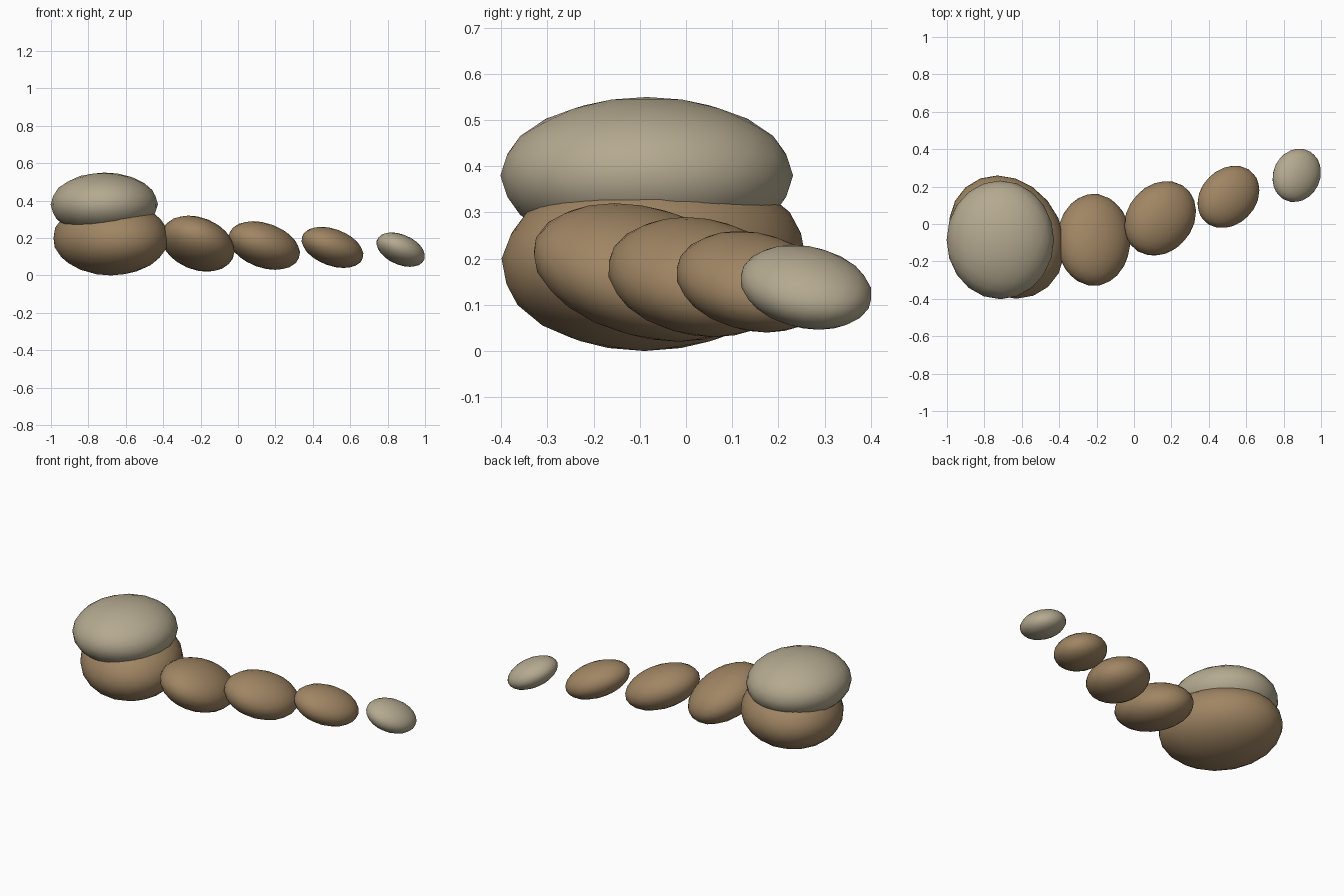
import bpy
import bmesh
from math import sqrt
from mathutils import Matrix

cube = bpy.data.objects.get("Cube")
if cube:
    bpy.data.objects.remove(cube, do_unlink=True)


def make_material(name, rgb):
    mat = bpy.data.materials.new(name)
    mat.use_nodes = True
    color = (*rgb, 1.0)
    mat.diffuse_color = color
    bsdf = mat.node_tree.nodes["Principled BSDF"]
    bsdf.inputs["Base Color"].default_value = color
    bsdf.inputs["Roughness"].default_value = 0.9
    return mat


brown = make_material("brown stone", (0.35, 0.235, 0.125))
grey = make_material("pale grey stone", (0.46, 0.40, 0.28))


def add_stone(name, mat, center, half, lean, skew):
    """Ellipsoid pebble with the given half extents.

    lean: x, y offset of the topmost point from the center.
    skew: x offset of the rearmost point from the center.
    """
    hx, hy, hz = half
    lx, ly = lean
    b = sqrt(hy * hy - ly * ly)
    e = (skew * hy - lx * ly) / b
    a = sqrt(hx * hx - lx * lx - e * e)
    shape = Matrix(((a, e, lx, 0), (0, b, ly, 0), (0, 0, hz, 0), (0, 0, 0, 1)))

    bm = bmesh.new()
    bmesh.ops.create_icosphere(bm, subdivisions=3, radius=1.0, matrix=shape)
    for face in bm.faces:
        face.smooth = True
    mesh = bpy.data.meshes.new(name)
    bm.to_mesh(mesh)
    bm.free()
    mesh.materials.append(mat)
    obj = bpy.data.objects.new(name, mesh)
    obj.location = center
    bpy.context.collection.objects.link(obj)


# Stacked pair at the right end
add_stone("base_stone", brown, (-0.68, -0.07, 0.20), (0.31, 0.33, 0.20), (0, 0.02), -0.05)
add_stone("top_stone", grey, (-0.715, -0.085, 0.38), (0.287, 0.317, 0.17), (0, 0), 0)

# Trail of shrinking stones curving to the back
add_stone("trail_stone_1", brown, (-0.215, -0.085, 0.17), (0.197, 0.247, 0.15), (-0.05, -0.07), 0)
add_stone("trail_stone_2", brown, (0.14, 0.03, 0.16), (0.192, 0.2, 0.13), (-0.06, -0.03), 0.035)
add_stone("trail_stone_3", brown, (0.505, 0.145, 0.15), (0.166, 0.167, 0.11), (-0.06, -0.03), 0.035)
add_stone("end_stone", grey, (0.87, 0.26, 0.138), (0.13, 0.143, 0.092), (-0.05, -0.028), 0.015)
